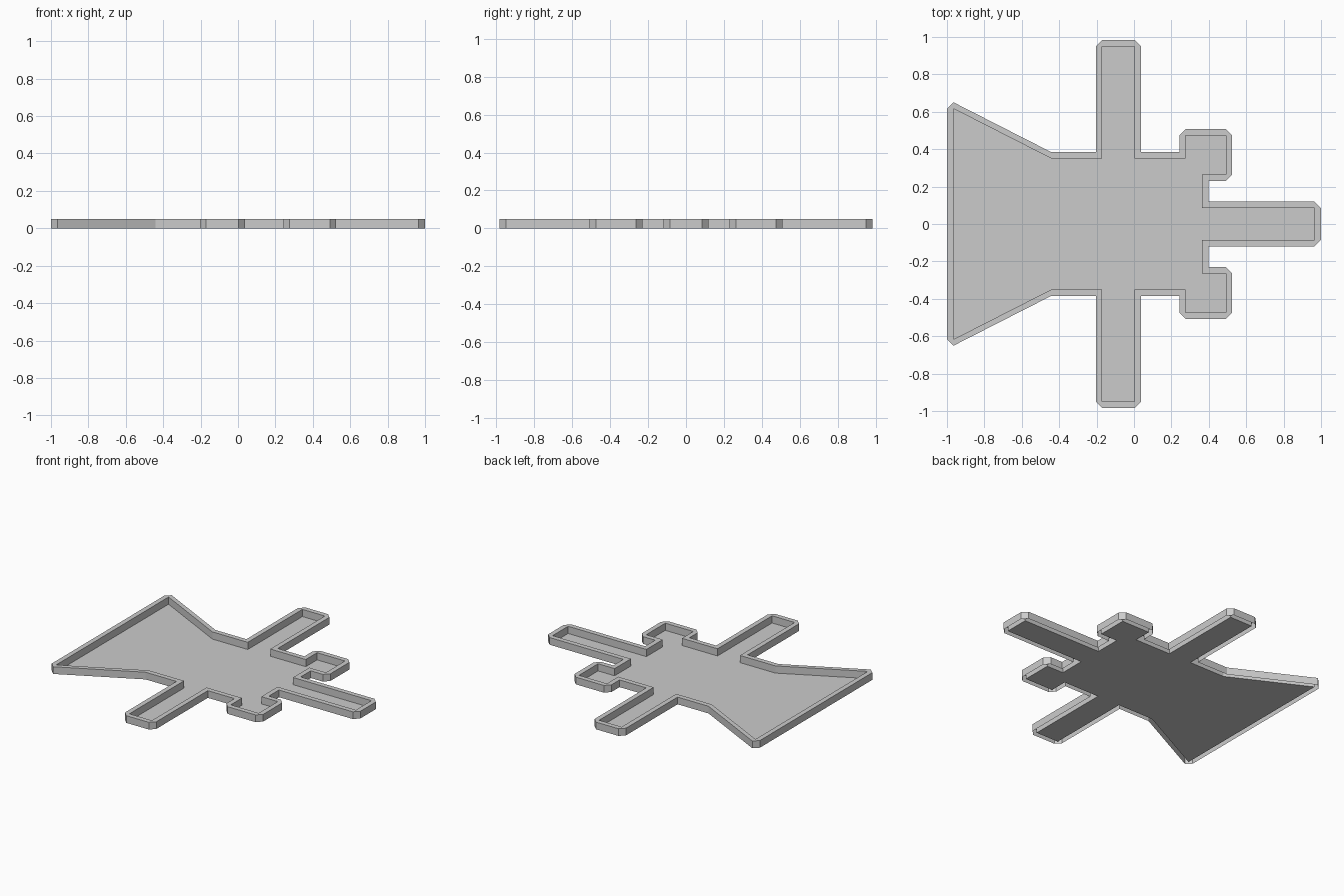
import bpy, bmesh
from mathutils import Vector

if "Cube" in bpy.data.objects:
    bpy.data.objects.remove(bpy.data.objects["Cube"])

H = 0.05     # tray height
D = 0.034    # rim width

# Inner floor outline, +y half, running from the prong tip to the flared tail
half = [(.966, .085), (.364, .085), (.364, .264), (.491, .264), (.491, .474),
        (.276, .474), (.276, .35), (.003, .35), (.003, .95), (-.17, .95),
        (-.17, .35), (-.442, .35), (-.966, .617)]
inner = [Vector(p) for p in half] + [Vector((x, -y)) for x, y in reversed(half)]
n = len(inner)


def side_normal(a, b):
    """Outward direction of an edge, snapped to its main axis."""
    d = b - a
    v = Vector((d.y, -d.x))
    if abs(v.x) > abs(v.y):
        return Vector((1 if v.x > 0 else -1, 0))
    return Vector((0, 1 if v.y > 0 else -1))


# Outer corners: chamfered where convex, mitred where concave
outer = []
for i, p in enumerate(inner):
    a, b = inner[i - 1], inner[(i + 1) % n]
    n1, n2 = side_normal(a, p), side_normal(p, b)
    if (p - a).cross(b - p) > 0:
        outer.append([p + D * n1, p + D * n2])
    else:
        outer.append([p + D * (n1 + n2 if n1.dot(n2) == 0 else n1)])

bm = bmesh.new()


def verts(points, z):
    return [bm.verts.new((p.x, p.y, z)) for p in points]


# Floor, inner wall, rim top and outer wall (open underneath the rim)
floor = verts(inner, 0)
lip = verts(inner, H)
top = [verts(c, H) for c in outer]
foot = [verts(c, 0) for c in outer]
bm.faces.new(floor)
for i in range(n):
    j = (i + 1) % n
    bm.faces.new((floor[j], floor[i], lip[i], lip[j]))
    bm.faces.new((lip[i], top[i][-1], top[j][0], lip[j]))
    bm.faces.new((foot[i][-1], foot[j][0], top[j][0], top[i][-1]))
    if len(top[i]) == 2:
        bm.faces.new((lip[i], top[i][0], top[i][1]))
        bm.faces.new((foot[i][0], foot[i][1], top[i][1], top[i][0]))

mesh = bpy.data.meshes.new("tray")
bm.to_mesh(mesh)
bm.free()
bpy.context.collection.objects.link(bpy.data.objects.new("tray", mesh))
